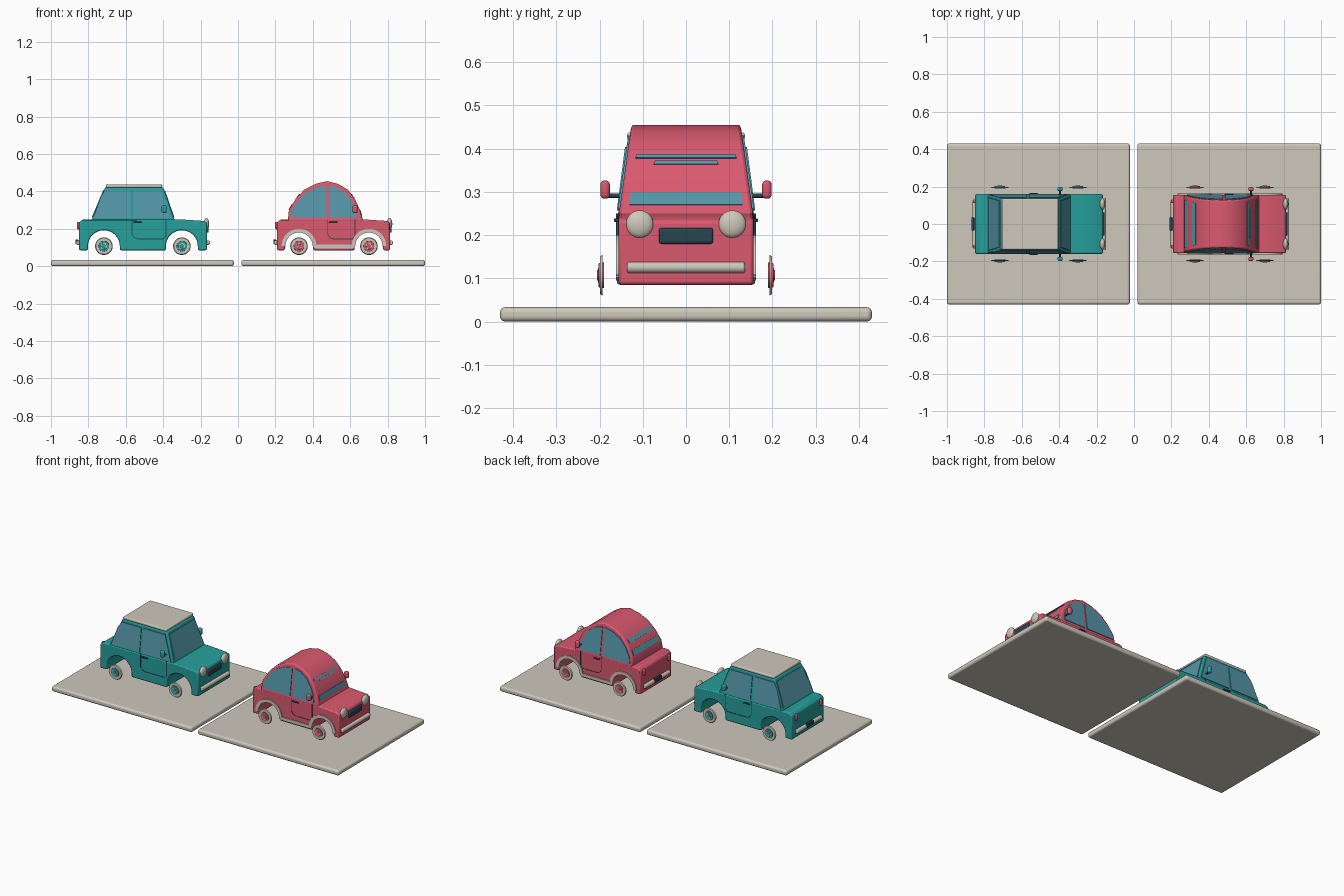
import bpy, bmesh, math
from mathutils import Vector

cube = bpy.data.objects.get("Cube")
if cube:
    bpy.data.objects.remove(cube)


def material(name, r, g, b):
    m = bpy.data.materials.new(name)
    m.use_nodes = True
    m.diffuse_color = (r, g, b, 1)
    m.node_tree.nodes["Principled BSDF"].inputs["Base Color"].default_value = (r, g, b, 1)
    return m


TEAL = material("teal paint", .02, .35, .33)
RED = material("rose red paint", .70, .10, .16)
CREAM = material("cream", .62, .58, .50)
GLASS = material("blue glass", .09, .31, .40)
DARK = material("dark slate", .02, .06, .08)


def finish(bm, name, mat, bevel=0, segments=2):
    bmesh.ops.recalc_face_normals(bm, faces=bm.faces)
    me = bpy.data.meshes.new(name)
    bm.to_mesh(me)
    bm.free()
    me.materials.append(mat)
    ob = bpy.data.objects.new(name, me)
    bpy.context.collection.objects.link(ob)
    if bevel:
        mod = ob.modifiers.new("Soft edges", 'BEVEL')
        mod.width, mod.segments, mod.limit_method = bevel, segments, 'ANGLE'
    bpy.ops.object.select_all(action='DESELECT')
    ob.select_set(True)
    bpy.context.view_layer.objects.active = ob
    bpy.ops.object.shade_smooth_by_angle(angle=math.radians(35))
    return ob


def solid(name, ring_a, ring_b, mat, bevel=0):
    """Closed solid between two matching outlines."""
    bm = bmesh.new()
    a = [bm.verts.new(p) for p in ring_a]
    b = [bm.verts.new(p) for p in ring_b]
    bm.faces.new(a)
    bm.faces.new(b)
    for i in range(len(a)):
        j = (i + 1) % len(a)
        bm.faces.new((a[i], a[j], b[j], b[i]))
    return finish(bm, name, mat, bevel)


def prism(name, pts, width, mat, bevel=0):
    return solid(name, [(x, -width(z), z) for x, z in pts],
                 [(x, width(z), z) for x, z in pts], mat, bevel)


def side_plates(name, pts, width, mat, out=.004):
    for side, s in (("left", 1), ("right", -1)):
        solid(side + "_" + name, [(x, s * (width(z) - .004), z) for x, z in pts],
              [(x, s * (width(z) + out), z) for x, z in pts], mat)


def ribbon(path, half):
    """Outline of a band of constant width along an x-z path."""
    left, right = [], []
    p = [Vector(q) for q in path]
    for i, q in enumerate(p):
        t = (p[min(i + 1, len(p) - 1)] - p[max(i - 1, 0)]).normalized() * half
        left.append((q.x - t.y, q.y + t.x))
        right.append((q.x + t.y, q.y - t.x))
    return left + right[::-1]


def box(name, center, size, mat, bevel=0, segments=3):
    bm = bmesh.new()
    bmesh.ops.create_cube(bm, size=1)
    bmesh.ops.scale(bm, vec=size, verts=bm.verts)
    bmesh.ops.translate(bm, vec=center, verts=bm.verts)
    return finish(bm, name, mat, bevel, segments)


def rod(name, start, end, r1, r2, mat, sides=32, bevel=0):
    a, b = Vector(start), Vector(end)
    bm = bmesh.new()
    bmesh.ops.create_cone(bm, cap_ends=True, segments=sides, radius1=r1, radius2=r2,
                          depth=(b - a).length)
    bmesh.ops.rotate(bm, verts=bm.verts, matrix=(b - a).to_track_quat('Z', 'Y').to_matrix())
    bmesh.ops.translate(bm, vec=(a + b) / 2, verts=bm.verts)
    return finish(bm, name, mat, bevel)


def lens(name, center, scale, mat):
    bm = bmesh.new()
    bmesh.ops.create_uvsphere(bm, u_segments=24, v_segments=14, radius=1)
    bmesh.ops.scale(bm, vec=scale, verts=bm.verts)
    bmesh.ops.translate(bm, vec=center, verts=bm.verts)
    return finish(bm, name, mat)


def end_glass(name, low, high, y_low, y_high, sign, mat, lift=.004):
    """Thin pane lying on a sloped end, from a low to a high x-z point."""
    d = Vector((high[0] - low[0], 0, high[1] - low[1])).normalized()
    n = Vector((abs(d.z) * sign, 0, abs(d.x))) * lift
    corners = [Vector((p[0], s * y, p[1])) for p, y, s in
               ((low, y_low, -1), (low, y_low, 1), (high, y_high, 1), (high, y_high, -1))]
    solid(name, [c - n for c in corners], [c + n for c in corners], mat)


def arch(cx, r, steps=16):
    return [(cx - r * math.cos(math.pi * i / steps), HUB_Z + r * math.sin(math.pi * i / steps))
            for i in range(steps + 1)]


HUB_Z, FLOOR, BELT = .107, .085, .25


def car(label, paint, x0, x1, wheels, arch_r, half, split, door_end, mirror_x):
    flat = lambda z: half
    # Lower body with wheel arches cut through
    pts = [(x0, FLOOR)]
    for w in wheels:
        pts += [(w - arch_r, FLOOR)] + arch(w, arch_r) + [(w + arch_r, FLOOR)]
    pts += [(x1, FLOOR), (x1, .232), (x1 - .02, .242), (x1 - .14, BELT), (x0 + .02, BELT), (x0, .235)]
    prism(label + "_body", pts, flat, paint, .007)
    # Wheel discs with hub and cap
    for w in wheels:
        for s in (-1, 1):
            for part, r, a, b, m in (("whitewall", .047, .193, .199, CREAM), ("hub", .030, .190, .202, paint),
                                     ("hub_ring", .018, .199, .204, CREAM), ("hub_cap", .013, .2, .206, paint)):
                rod(label + "_" + part, (w, s * a, HUB_Z), (w, s * b, HUB_Z), r, r * .92, m)
    # Bumpers, grille, number plate, lamps
    for part, x, y in (("front", x1 + .004, .137), ("rear", x0 - .004, .125)):
        rod(label + "_" + part + "_bumper", (x, -y, .125), (x, y, .125), .013, .013, CREAM, 16, .005)
    box(label + "_grille", (x1 + .002, 0, .198), (.014, .126, .037), DARK, .006)
    box(label + "_number_plate", (x0 - .012, 0, .13), (.016, .07, .025), DARK, .003)
    for s in (-1, 1):
        lens(label + "_headlight", (x1 - .003, s * .107, .225), (.015, .032, .032), CREAM)
        box(label + "_tail_light", (x0 - .003, s * .122, .217), (.016, .02, .04), RED, .007)
        # Mirrors and door handles
        rod(label + "_mirror_stem", (mirror_x, s * .135, .291), (mirror_x, s * .187, .291), .005, .005, DARK, 12)
        box(label + "_mirror", (mirror_x, s * .187, .305), (.028, .022, .042), paint, .009)
        box(label + "_door_handle", (split + .03, s * (half + .003), .234), (.045, .008, .008), DARK, .003)
    # Door seam
    seam = [(split, BELT), (split, .17), (split + .012, .152), (split + .03, .145),
            (door_end - .015, .145), (door_end, .16), (door_end, BELT)]
    side_plates(label + "_door_seam", ribbon(seam, .002), flat, DARK, .0015)


car("saloon", TEAL, -.85, -.166, (-.717, -.30), .085, .16, -.567, -.385, -.395)
car("coupe", RED, .209, .813, (.326, .70), .076, .156, .48, .625, .625)

# Saloon cabin with roof slab
saloon_w = lambda z: .157 - (z - BELT) * .13
prism("saloon_cabin", [(-.786, .24), (-.337, .24), (-.40, .422), (-.71, .422)], saloon_w, TEAL, .006)
box("saloon_roof", (-.556, 0, .429), (.302, .272, .017), CREAM, .006)
side_plates("saloon_rear_window", [(-.773, .257), (-.575, .257), (-.575, .404), (-.712, .404), (-.735, .37)],
            saloon_w, GLASS)
side_plates("saloon_front_window", [(-.56, .257), (-.358, .257), (-.41, .404), (-.56, .404)], saloon_w, GLASS)
end_glass("saloon_windshield", (-.344, .26), (-.394, .405), .142, .124, 1, GLASS)
end_glass("saloon_back_glass", (-.778, .26), (-.717, .405), .142, .124, -1, GLASS)

# Coupe arched cabin
coupe_w = lambda z: .155 - (z - BELT) * .14
ARCH = [(.266, .24), (.272, .30), (.308, .36), (.355, .41), (.415, .44), (.476, .455),
        (.535, .44), (.588, .408), (.626, .358), (.652, .30), (.67, .24)]
prism("coupe_cabin", ARCH, coupe_w, RED, .007)
side_plates("coupe_rear_window", [(.283, .26), (.472, .26), (.472, .43), (.42, .42), (.365, .395),
                                  (.32, .35), (.29, .3)], coupe_w, GLASS)
side_plates("coupe_front_window", [(.488, .26), (.637, .26), (.63, .3), (.61, .345), (.575, .39),
                                   (.53, .42), (.488, .43)], coupe_w, GLASS)


def arch_x(z, front):
    """Cabin end position at a height."""
    side = ARCH[:4:-1] if front else ARCH[:6]
    for (xa, za), (xb, zb) in zip(side, side[1:]):
        if za <= z <= zb:
            return xa + (xb - xa) * (z - za) / (zb - za)


# Coupe glass bands at both ends
for name, za, zb, y, front in (("windshield", .27, .299, .131, True), ("windshield_top", .377, .386, .117, True),
                               ("windshield_mid", .363, .37, .075, True), ("back_glass", .302, .33, .128, False),
                               ("back_glass_top", .365, .385, .115, False)):
    end_glass("coupe_" + name, (arch_x(za, front), za), (arch_x(zb, front), zb), y, y - .003,
              1 if front else -1, GLASS, .003)

# Coupe cream trim over the arches and along the sill
trim = arch(.326, .083) + [(.418, .105)] + [(.608, .105)] + arch(.70, .083)
side_plates("coupe_arch_trim", ribbon(trim, .01), lambda z: .156, CREAM, .006)

# Display bases
for name, xa, xb in (("saloon_base", -1, -.022), ("coupe_base", .018, 1)):
    box(name, ((xa + xb) / 2, 0, .0165), (xb - xa, .86, .033), CREAM, .012, 4)
